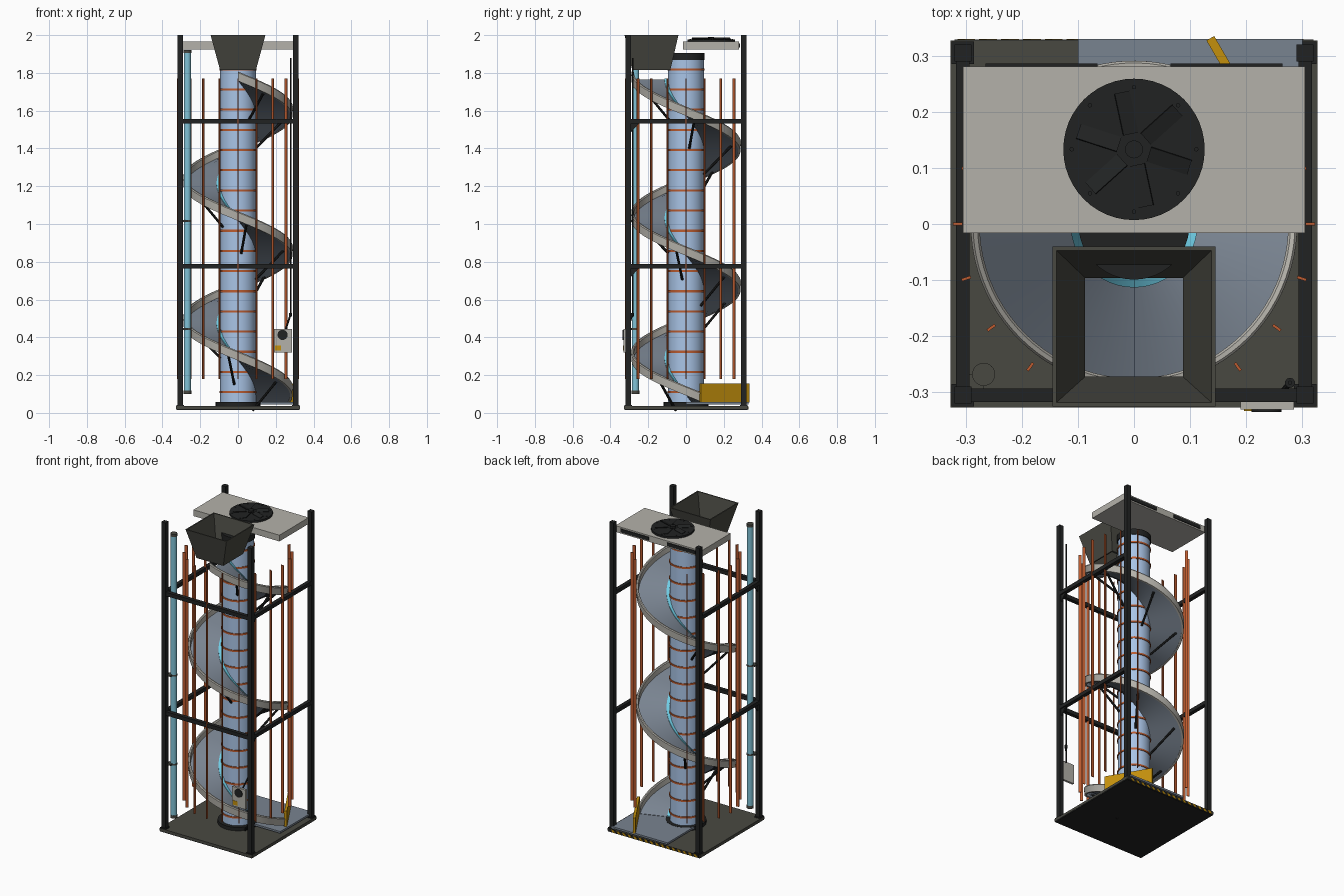
import bpy, bmesh, math
from mathutils import Vector, Matrix

if "Cube" in bpy.data.objects:
    bpy.data.objects.remove(bpy.data.objects["Cube"])


def mat(name, r, g, b):
    m = bpy.data.materials.new(name)
    m.diffuse_color = tuple(c ** 2.2 for c in (r, g, b)) + (1,)
    m.use_nodes = True
    m.node_tree.nodes["Principled BSDF"].inputs["Base Color"].default_value = m.diffuse_color
    return m


BLACK = mat("frame black", .15, .155, .155)
OLIVE = mat("dark olive steel", .29, .29, .265)
COPPER = mat("copper", .73, .36, .20)
GOLD = mat("safety yellow", .76, .56, .08)
BLUE = mat("column blue", .67, .78, .92)
TEAL = mat("tube teal", .50, .76, .84)
SLATE = mat("slide slate", .47, .51, .56)
GREY = mat("light grey", .70, .69, .66)
GLOW = mat("glow cyan", .45, .83, .93)


def finish(name, bm, m, smooth=False):
    bmesh.ops.recalc_face_normals(bm, faces=bm.faces)
    me = bpy.data.meshes.new(name)
    bm.to_mesh(me)
    bm.free()
    me.materials.append(m)
    ob = bpy.data.objects.new(name, me)
    bpy.context.collection.objects.link(ob)
    if smooth:
        bpy.ops.object.select_all(action='DESELECT')
        bpy.context.view_layer.objects.active = ob
        ob.select_set(True)
        bpy.ops.object.shade_smooth_by_angle(angle=math.radians(35))
    return ob


def add_box(bm, x0, x1, y0, y1, z0, z1, rot=None):
    c = Matrix.Translation(((x0 + x1) / 2, (y0 + y1) / 2, (z0 + z1) / 2))
    s = Matrix.Diagonal((x1 - x0, y1 - y0, z1 - z0, 1))
    bmesh.ops.create_cube(bm, size=1, matrix=(rot or Matrix()) @ c @ s)


def add_rod(bm, a, b, r, n=12, r2=None):
    a, b = Vector(a), Vector(b)
    d = b - a
    mtx = Matrix.Translation((a + b) / 2) @ d.to_track_quat('Z', 'Y').to_matrix().to_4x4()
    bmesh.ops.create_cone(bm, cap_ends=True, segments=n, radius1=r,
                          radius2=r if r2 is None else r2, depth=d.length, matrix=mtx)


def add_prism(bm, pts, shift):
    a = [bm.verts.new(p) for p in pts]
    b = [bm.verts.new(Vector(p) + Vector(shift)) for p in pts]
    bm.faces.new(a)
    bm.faces.new(b[::-1])
    for i in range(len(a)):
        j = (i + 1) % len(a)
        bm.faces.new((a[i], b[i], b[j], a[j]))


def box(name, m, *dims):
    bm = bmesh.new()
    add_box(bm, *dims)
    return finish(name, bm, m)


def rod(name, m, a, b, r, n=24):
    bm = bmesh.new()
    add_rod(bm, a, b, r, n)
    return finish(name, bm, m, True)


# Helix: t is degrees travelled down from the front, anticlockwise
PITCH, TOP, END = .74, 1.765, 830


def helix(t, r, dz=0):
    a = math.radians(t - 90)
    return Vector((r * math.cos(a), r * math.sin(a), TOP - PITCH * t / 360 + dz))


def sweep(name, m, section, t0=0, t1=END, n=200):
    bm = bmesh.new()
    rings = [[bm.verts.new(helix(t0 + (t1 - t0) * i / n, r, dz)) for r, dz in section]
             for i in range(n + 1)]
    k = len(section)
    for a, b in zip(rings, rings[1:]):
        for i in range(k):
            j = (i + 1) % k
            bm.faces.new((a[i], a[j], b[j], b[i]))
    bm.faces.new(rings[0])
    bm.faces.new(rings[-1])
    return finish(name, bm, m, True)


# Base and hazard stripes on its back edge
box("base_plate", OLIVE, -.327, .327, -.327, .327, .02, .036)
box("base_skirt", BLACK, -.325, .325, -.325, .325, .015, .021)
box("hazard_band", BLACK, -.32, .32, .326, .3285, .017, .036)
bm = bmesh.new()
for i in range(16):
    x = -.315 + i * .039
    add_prism(bm, [(x, .327, .018), (x + .018, .327, .018),
                   (x + .032, .327, .035), (x + .014, .327, .035)], (0, .003, 0))
finish("hazard_stripes", bm, GOLD)

# Frame: posts, feet, beams on front and both sides, gussets
bm = bmesh.new()
for sx in (-1, 1):
    for sy in (-1, 1):
        x, y = sx * .305, sy * .305
        add_box(bm, x - .015, x + .015, y - .015, y + .015, .03, 2)
        add_box(bm, x - .02, x + .02, y - .02, y + .02, .03, .042)
    for z in (.777, 1.543):
        x = sx * .305
        add_box(bm, x - .012, x + .012, -.295, .295, z - .012, z + .012)
        add_prism(bm, [(x - .004, -.29, z - .012), (x - .004, -.25, z - .012),
                       (x - .004, -.29, z - .055)], (.008, 0, 0))
for z in (.777, 1.543):
    add_box(bm, -.295, .295, -.317, -.293, z - .012, z + .012)
finish("frame", bm, BLACK)

# Central column with flange, cap and copper rings
rod("column", BLUE, (0, 0, .05), (0, 0, 1.88), .094, 48)
rod("column_flange", BLACK, (0, 0, .035), (0, 0, .058), .118, 48)
rod("column_cap", BLACK, (0, 0, 1.868), (0, 0, 1.905), .099, 48)
bm = bmesh.new()
for i in range(17):
    z = .11 + i * .1068
    add_rod(bm, (0, 0, z - .0055), (0, 0, z + .0055), .098, 48)
finish("column_rings", bm, COPPER, True)

# Spiral slide, rim, light strip and struts
sweep("slide_floor", SLATE, [(.09, 0), (.28, 0), (.28, -.006), (.09, -.006)])
sweep("slide_rim", GREY, [(.276, -.008), (.288, -.008), (.291, .036),
                          (.287, .042), (.279, .042), (.275, .036)])
sweep("light_strip", GLOW, [(.096, .001), (.113, .001), (.113, .006), (.096, .006)])
bm = bmesh.new()
for i in range(12):
    t = 33 + 67.5 * i
    add_rod(bm, helix(t, .095, -.158), helix(t, .245, -.006), .007, 8)
finish("slide_struts", bm, BLACK, True)

# Hanging copper strips around the slide, open at the back
bm = bmesh.new()
for i in range(17):
    add_box(bm, .306, .323, -.0025, .0025, .18, 1.77,
            Matrix.Rotation(math.radians(-234 + 18 * i), 4, 'Z'))
finish("copper_strips", bm, COPPER)

# Corner tube with caps and clamps
rod("corner_tube", TEAL, (-.268, -.268, .105), (-.268, -.268, 1.915), .019)
bm = bmesh.new()
for z0, z1 in ((.1, .118), (1.905, 1.922), (.44, .45), (1.01, 1.02)):
    add_rod(bm, (-.268, -.268, z0), (-.268, -.268, z1), .0205, 24)
for z in (.445, 1.015):
    add_box(bm, -.3, -.268, -.3, -.268, z - .005, z + .005)
finish("tube_fittings", bm, OLIVE, True)

# Control box, dial, label and cable
box("control_box", GREY, .19, .285, -.331, -.317, .32, .445)
rod("control_dial", BLACK, (.236, -.328, .413), (.236, -.335, .413), .027)
box("control_label", GOLD, .196, .228, -.333, -.33, .33, .357)
bm = bmesh.new()
add_rod(bm, (.278, -.283, .52), (.278, -.283, 1.88), .004, 8)
add_rod(bm, (.278, -.283, .52), (.25, -.315, .435), .005, 8)
add_rod(bm, (.278, -.283, .51), (.278, -.283, .53), .009, 10)
finish("control_cable", bm, BLACK, True)

# Open feed hopper
bm = bmesh.new()
loops = []
for x, y0, y1, z in ((.095, -.285, -.083, 1.815), (.145, -.325, -.04, 2),
                     (.138, -.318, -.047, 2), (.087, -.272, -.096, 1.815)):
    loops.append([bm.verts.new(p) for p in
                  ((-x, y0, z), (x, y0, z), (x, y1, z), (-x, y1, z))])
for a, b in zip(loops, loops[1:] + loops[:1]):
    for i in range(4):
        j = (i + 1) % 4
        bm.faces.new((a[i], a[j], b[j], b[i]))
finish("hopper", bm, OLIVE)

# Roof panel with back vents and fan
box("roof_panel", GREY, -.305, .305, -.016, .281, 1.925, 1.965)
bm = bmesh.new()
for s in (-1, 1):
    add_box(bm, s * .165 - .1, s * .165 + .1, .28, .286, 1.934, 1.956)
finish("roof_vents", bm, BLACK)
FC = Matrix.Translation((0, .133, 0))
rod("fan_disc", BLACK, (0, .133, 1.96), (0, .133, 1.977), .126, 48)
bm = bmesh.new()
for i in range(6):
    add_box(bm, .028, .104, -.014, .014, -.002, .002,
            FC @ Matrix.Translation((0, 0, 1.982)) @ Matrix.Rotation(math.radians(42 + 60 * i), 4, 'Z')
            @ Matrix.Rotation(math.radians(18), 4, 'X'))
add_rod(bm, (0, .133, 1.975), (0, .133, 1.99), .016, 16)
for i in range(8):
    a = math.radians(45 * i)
    x, y = .111 * math.cos(a), .133 + .111 * math.sin(a)
    add_rod(bm, (x, y, 1.975), (x, y, 1.98), .004, 8)
finish("fan_blades", bm, BLACK)

# Exit tray and diagonal guide plate
box("exit_tray", SLATE, -.1, .3, 0, .33, .045, .057)
bm = bmesh.new()
a, b = Vector((.136, .331, .055)), Vector((.285, .075, .055))
n = Vector((-(b - a).y, (b - a).x, 0)).normalized() * .008
add_prism(bm, [a - n, b - n, b + n, a + n], (0, 0, .1))
finish("exit_guide", bm, GOLD)
